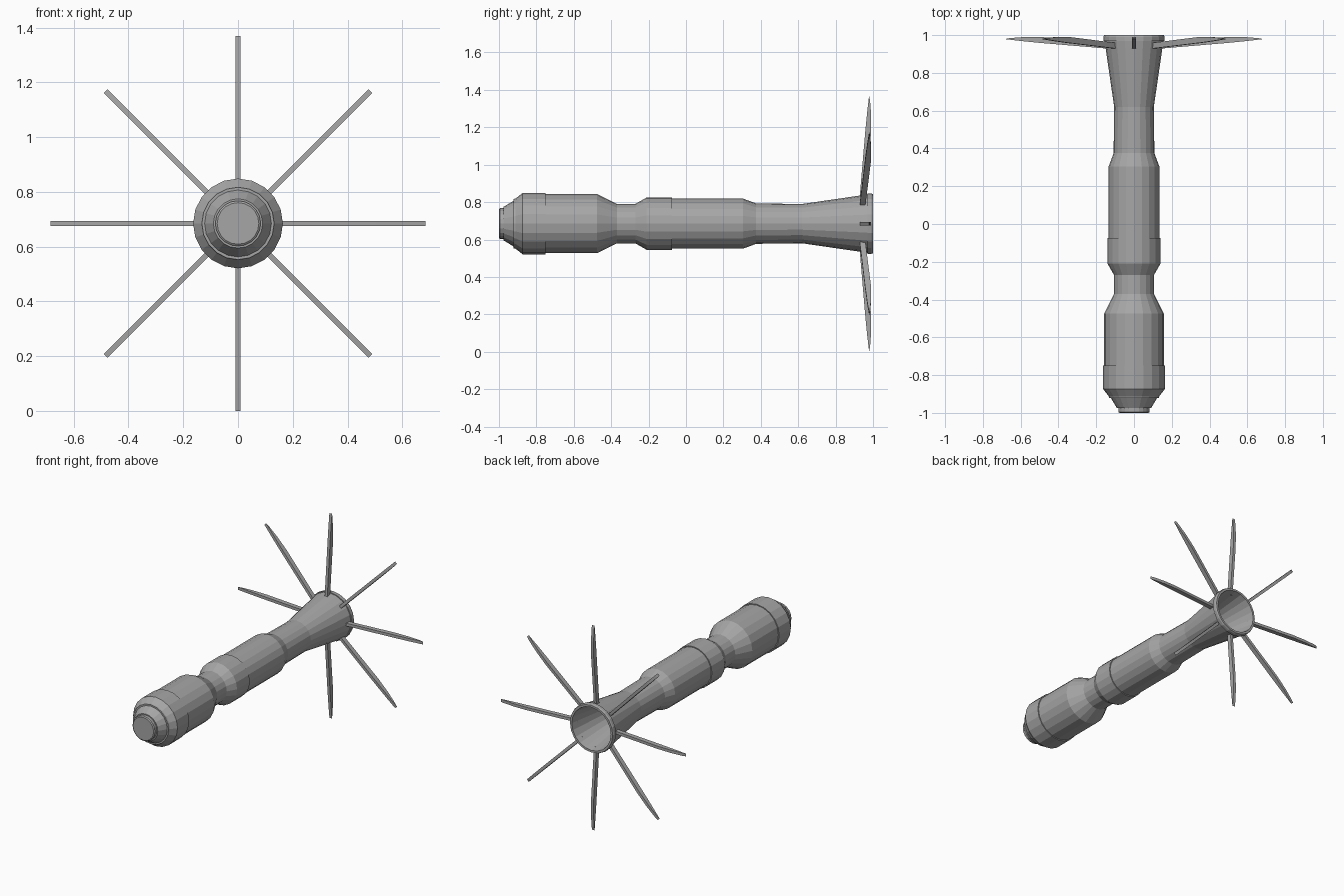
import bpy, bmesh, math
from mathutils import Matrix, Vector

cube = bpy.data.objects.get("Cube")
if cube:
    bpy.data.objects.remove(cube, do_unlink=True)

SIDES = 20
AXIS_Z = 0.685

grey = bpy.data.materials.new("metal grey")
grey.use_nodes = True
grey.diffuse_color = (0.38, 0.38, 0.38, 1)
grey.node_tree.nodes["Principled BSDF"].inputs["Base Color"].default_value = (0.38, 0.38, 0.38, 1)


def finish(name, bm):
    bmesh.ops.recalc_face_normals(bm, faces=bm.faces)
    mesh = bpy.data.meshes.new(name)
    bm.to_mesh(mesh)
    bm.free()
    mesh.materials.append(grey)
    obj = bpy.data.objects.new(name, mesh)
    obj.location.z = AXIS_Z
    bpy.context.collection.objects.link(obj)
    return obj


def lathe(name, profile):
    """Turn (y, radius) pairs around the y axis, closing both ends."""
    bm = bmesh.new()
    rings = []
    for y, r in profile:
        angles = [2 * math.pi * i / SIDES for i in range(SIDES)]
        rings.append([bm.verts.new((r * math.cos(a), y, r * math.sin(a))) for a in angles])
    for a, b in zip(rings, rings[1:]):
        for i in range(SIDES):
            j = (i + 1) % SIDES
            bm.faces.new((a[i], a[j], b[j], b[i]))
    bm.faces.new(rings[0])
    bm.faces.new(rings[-1])
    return finish(name, bm)


# Body: nose, stepped barrel, waist, sleeve, then flared hollow tail
lathe("body", [
    (-1.0, 0.076), (-0.995, 0.083), (-0.975, 0.083), (-0.975, 0.09),
    (-0.922, 0.122), (-0.922, 0.132), (-0.912, 0.134), (-0.873, 0.164),
    (-0.75, 0.164), (-0.75, 0.158), (-0.475, 0.158), (-0.37, 0.106),
    (-0.27, 0.106), (-0.21, 0.14), (-0.075, 0.14), (-0.075, 0.134),
    (0.305, 0.134), (0.375, 0.108), (0.62, 0.105), (0.97, 0.156),
    (0.97, 0.162), (0.99, 0.162), (1.0, 0.158),
    (1.0, 0.144), (0.62, 0.08)])

# Tail fins: a thin swept blade, repeated around the axis
blade = [(0.135, 0.928), (0.5, 0.959), (0.6, 0.969), (0.684, 0.979),
         (0.66, 0.984), (0.58, 0.99), (0.48, 0.989), (0.135, 0.958)]
HALF = 0.0095
for k in range(8):
    bm = bmesh.new()
    face = bm.faces.new([bm.verts.new((r, y, -HALF)) for r, y in blade])
    new = bmesh.ops.extrude_face_region(bm, geom=[face])["geom"]
    bmesh.ops.translate(bm, vec=Vector((0, 0, 2 * HALF)),
                        verts=[v for v in new if isinstance(v, bmesh.types.BMVert)])
    bmesh.ops.rotate(bm, cent=(0, 0, 0), verts=bm.verts,
                     matrix=Matrix.Rotation(k * math.pi / 4, 3, "Y"))
    finish(f"tail_fin_{k + 1}", bm)
